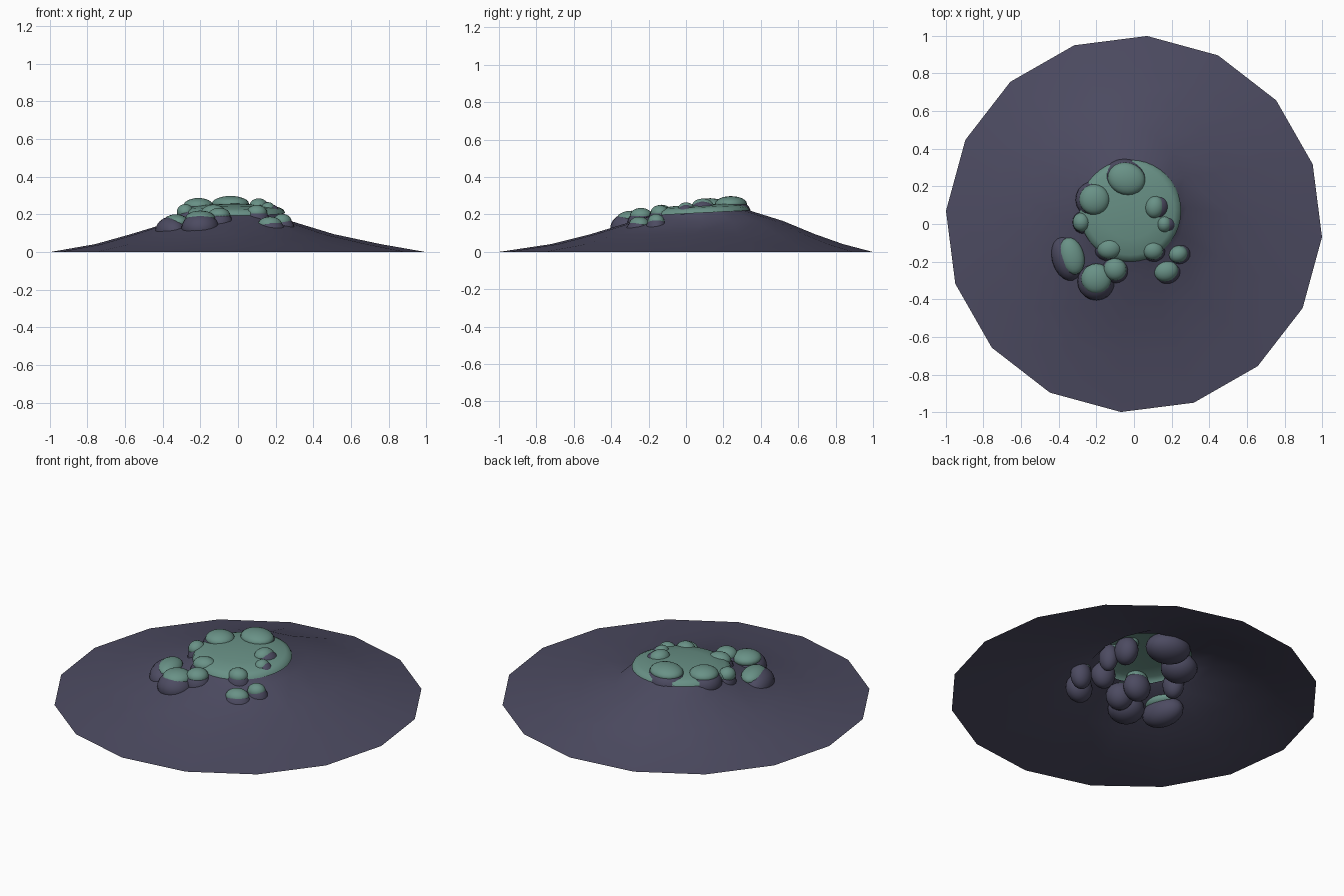
import bpy, bmesh, math
from mathutils import Matrix, Vector

if "Cube" in bpy.data.objects:
    bpy.data.objects.remove(bpy.data.objects["Cube"])

def material(name, col):
    m = bpy.data.materials.new(name)
    m.diffuse_color = (*col, 1)
    m.use_nodes = True
    m.node_tree.nodes["Principled BSDF"].inputs["Base Color"].default_value = m.diffuse_color
    return m

STONE = material("dark_stone", (0.073, 0.070, 0.120))
MOSS = material("moss_green", (0.141, 0.285, 0.240))

def finish(bm, name, mat):
    me = bpy.data.meshes.new(name)
    bm.to_mesh(me)
    bm.free()
    me.materials.append(mat)
    for p in me.polygons:
        p.use_smooth = True
    ob = bpy.data.objects.new(name, me)
    bpy.context.collection.objects.link(ob)
    return ob

def loft(name, rings, sides, mat, phase=0.0, cap=None):
    """Skin rings of (cx, cy, rx, ry, z, tilt in y)."""
    bm = bmesh.new()
    loops = []
    for cx, cy, rx, ry, z, tilt in rings:
        loop = []
        for k in range(sides):
            a = phase + 2 * math.pi * k / sides
            loop.append(bm.verts.new((cx + rx * math.cos(a), cy + ry * math.sin(a),
                                      z + tilt * math.sin(a))))
        loops.append(loop)
    for lo, hi in zip(loops, loops[1:]):
        for k in range(sides):
            n = (k + 1) % sides
            bm.faces.new((lo[k], lo[n], hi[n], hi[k]))
    if cap:
        tip = bm.verts.new(cap)
        for k in range(sides):
            bm.faces.new((loops[-1][k], loops[-1][(k + 1) % sides], tip))
    return finish(bm, name, mat)

def ellipsoid(name, loc, radii, turn, mat):
    bm = bmesh.new()
    bmesh.ops.create_uvsphere(bm, u_segments=20, v_segments=12, radius=1)
    bm.transform(Matrix.Translation(loc) @ Matrix.Rotation(math.radians(turn), 4, 'Z')
                 @ Matrix.Diagonal((*radii, 1)))
    return finish(bm, name, mat)

# Sixteen-sided hill, open underneath and at the top
loft("hill", [
    (0, 0, 1.0, 1.0, 0.0, 0),
    (0, 0.06, 0.76, 0.78, 0.042, 0),
    (-0.03, 0.09, 0.54, 0.60, 0.095, 0),
    (-0.03, 0.12, 0.31, 0.40, 0.165, 0),
    (-0.02, 0.07, 0.255, 0.255, 0.212, 0.014)], 16, STONE, math.radians(-4))

# Low moss dome on the summit
loft("summit_moss", [
    (-0.02, 0.07, 0.27, 0.27, 0.208, 0.014),
    (-0.02, 0.07, 0.262, 0.262, 0.225, 0.013),
    (-0.02, 0.07, 0.235, 0.235, 0.238, 0.011),
    (-0.02, 0.07, 0.15, 0.15, 0.250, 0.007)], 40, MOSS, 0, (-0.02, 0.07, 0.256))

# Boulders: moss centre x, y, radii, top height, turn, stone offset x, y
ROCKS = [
    (-0.04, 0.24, 0.10, 0.085, 0.298, -15, 0.00, 0.00),
    (-0.21, 0.13, 0.08, 0.08, 0.287, 20, 0.00, 0.00),
    (-0.28, 0.01, 0.045, 0.05, 0.255, 0, 0.01, 0.00),
    (-0.33, -0.17, 0.065, 0.10, 0.200, 15, -0.025, -0.01),
    (-0.20, -0.29, 0.08, 0.08, 0.220, 0, 0.00, -0.015),
    (-0.10, -0.24, 0.06, 0.06, 0.235, 0, 0.00, 0.00),
    (-0.13, -0.13, 0.065, 0.055, 0.252, 10, 0.00, 0.00),
    (0.11, 0.09, 0.05, 0.06, 0.285, -10, 0.02, 0.00),
    (0.16, 0.00, 0.04, 0.045, 0.265, 0, 0.02, 0.00),
    (0.10, -0.14, 0.055, 0.05, 0.250, 0, 0.00, 0.00),
    (0.17, -0.25, 0.065, 0.055, 0.188, 15, 0.005, -0.005),
    (0.235, -0.16, 0.05, 0.045, 0.203, 20, 0.005, 0.00),
]
for i, (x, y, rx, ry, top, turn, ox, oy) in enumerate(ROCKS, 1):
    ellipsoid(f"boulder_{i}", Vector((x + ox, y + oy, top - 0.092)),
              (rx * 1.25, ry * 1.25, 0.08), turn, STONE)
    ellipsoid(f"boulder_moss_{i}", Vector((x, y, top - 0.042)),
              (rx, ry, 0.042), turn, MOSS)
